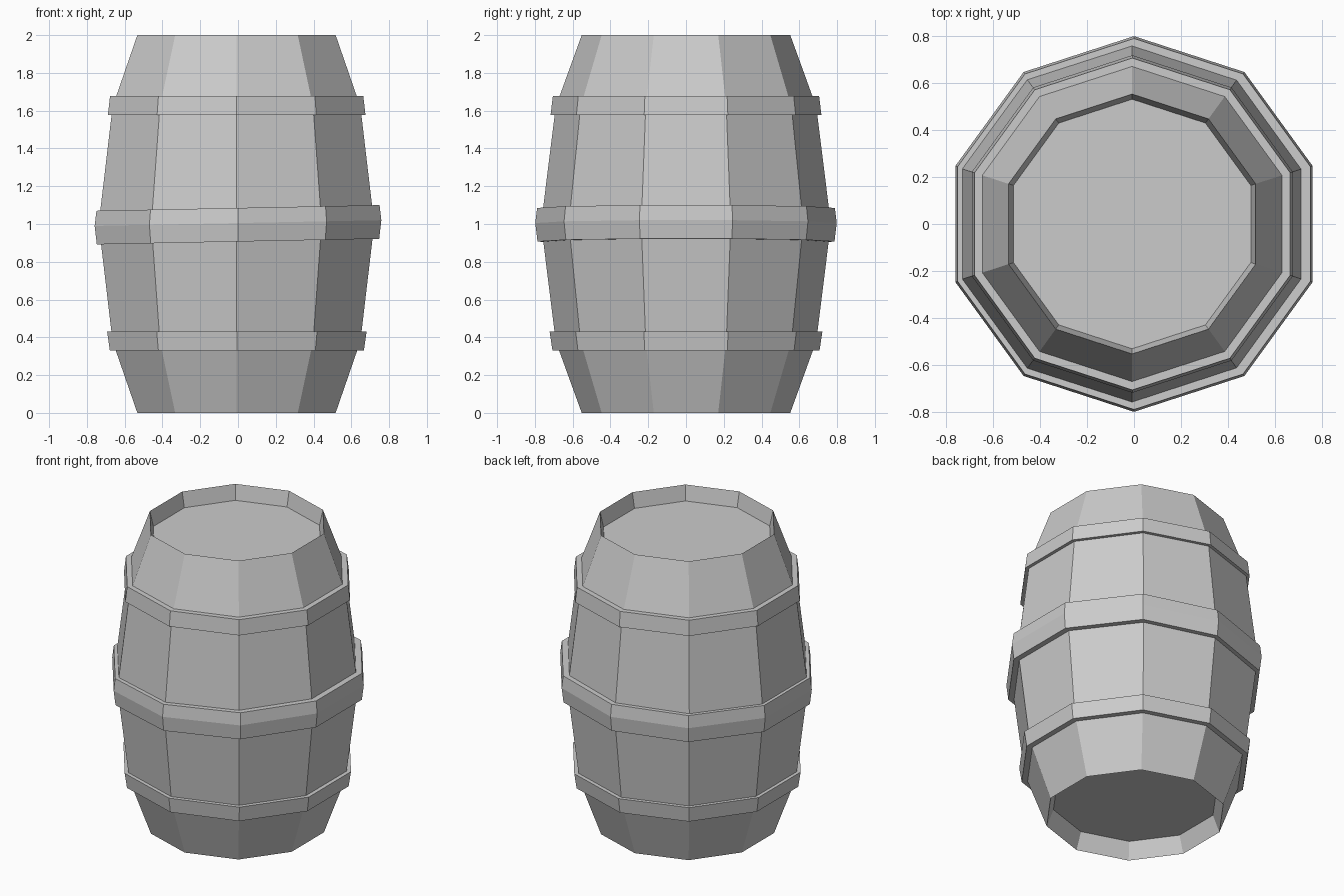
import bpy, bmesh, math

cube = bpy.data.objects.get("Cube")
if cube:
    bpy.data.objects.remove(cube, do_unlink=True)

SIDES = 10

grey = bpy.data.materials.new("plain grey")
grey.use_nodes = True
grey.diffuse_color = (0.6, 0.6, 0.6, 1)
grey.node_tree.nodes["Principled BSDF"].inputs["Base Color"].default_value = (0.6, 0.6, 0.6, 1)


def lathe(name, profile, closed, tilt=0.0, x=0.0):
    """Turn a (radius, height) profile into a ten-sided part with a corner at the front.
    An open profile is capped at both ends; tilt raises the left side."""
    bm = bmesh.new()
    rings = []
    for radius, height in profile:
        ring = []
        for i in range(SIDES):
            angle = math.tau * i / SIDES - math.pi / 2
            px = radius * math.cos(angle)
            ring.append(bm.verts.new((px + x, radius * math.sin(angle), height + tilt * px)))
        rings.append(ring)
    pairs = list(zip(rings, rings[1:]))
    if closed:
        pairs.append((rings[-1], rings[0]))
    for low, high in pairs:
        for i in range(SIDES):
            j = (i + 1) % SIDES
            bm.faces.new((low[i], low[j], high[j], high[i]))
    if not closed:
        bm.faces.new(rings[0])
        bm.faces.new(rings[-1])
    bmesh.ops.recalc_face_normals(bm, faces=bm.faces)
    mesh = bpy.data.meshes.new(name)
    bm.to_mesh(mesh)
    bm.free()
    mesh.materials.append(grey)
    obj = bpy.data.objects.new(name, mesh)
    bpy.context.collection.objects.link(obj)
    return obj


# Bulging body with recessed lid and base
lathe("barrel_body", [
    (0.51, 0.11), (0.552, 0), (0.69, 0.38), (0.767, 1.0),
    (0.69, 1.62), (0.552, 2), (0.53, 1.9)], closed=False, x=-0.008)

# Lower and upper hoops lean with the staves
lathe("lower_hoop", [(0.66, 0.33), (0.707, 0.33), (0.722, 0.43), (0.66, 0.43)],
      closed=True, x=-0.006)
lathe("upper_hoop", [(0.66, 1.577), (0.717, 1.577), (0.705, 1.677), (0.66, 1.677)],
      closed=True, x=-0.007)

# Ridged middle hoop, slightly crooked
lathe("middle_hoop", [(0.73, 0.907), (0.786, 0.907), (0.798, 1.005), (0.788, 1.085), (0.73, 1.085)],
      closed=True, tilt=0.02)
